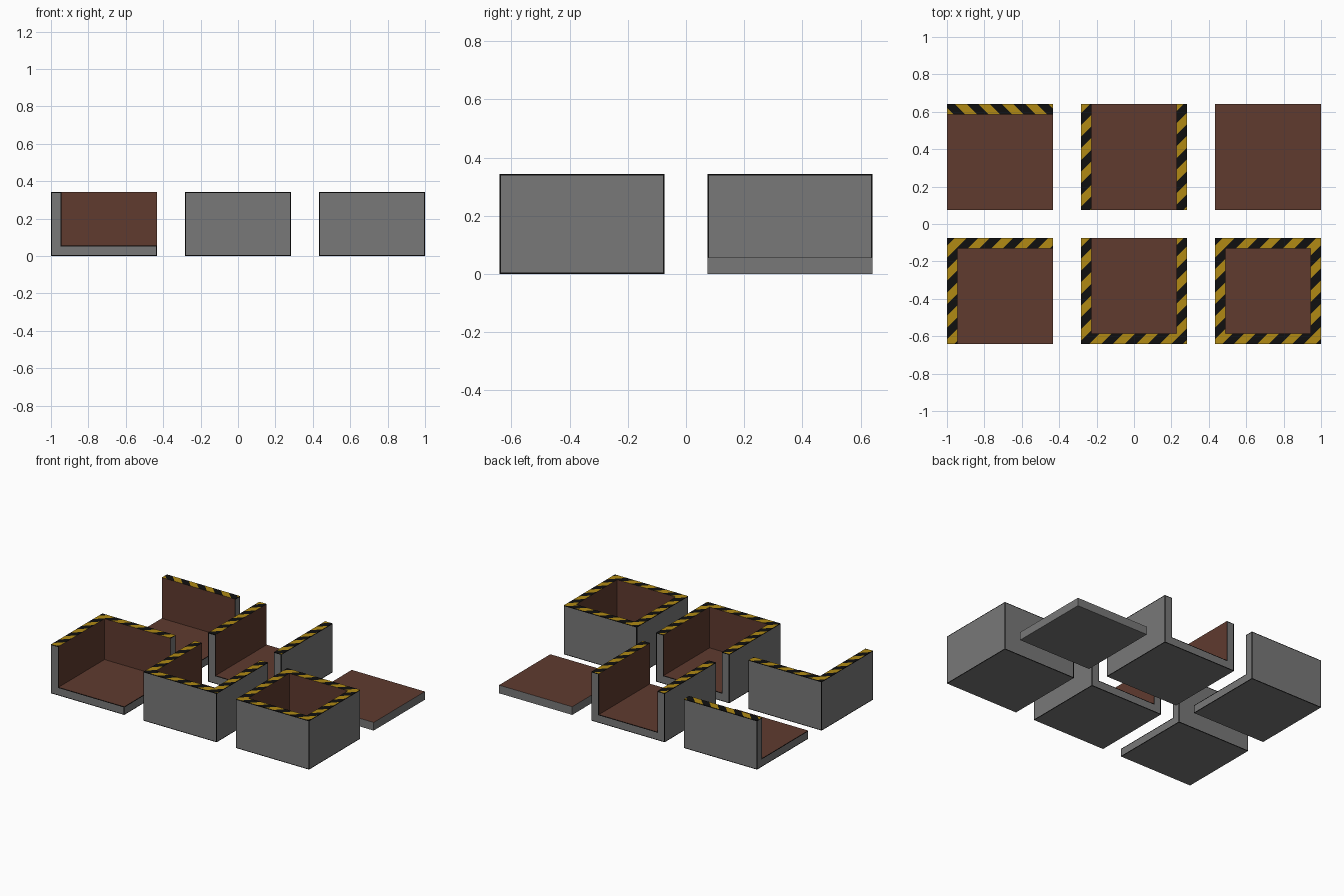
import bpy, bmesh, math
from mathutils import Vector

if "Cube" in bpy.data.objects:
    bpy.data.objects.remove(bpy.data.objects["Cube"])

SIZE, WALL, FLOOR, HIGH = 0.567, 0.057, 0.057, 0.343
HALF_PERIOD = 0.0625


def material(name, rgb):
    m = bpy.data.materials.new(name)
    m.diffuse_color = (*rgb, 1)
    m.use_nodes = True
    m.node_tree.nodes["Principled BSDF"].inputs["Base Color"].default_value = m.diffuse_color
    return m


MATS = [material("grey_concrete", (0.19, 0.19, 0.19)),
        material("brown_lining", (0.115, 0.043, 0.028)),
        material("hazard_yellow", (0.44, 0.255, 0.007)),
        material("hazard_black", (0.005, 0.005, 0.005))]
GREY, BROWN, YELLOW, BLACK = range(4)


def tile(name, cx, cy, walls, lean=-1, phase=0.0):
    """One tray: a 3 x 3 height field, raised along the walled sides."""
    bm = bmesh.new()
    h = SIZE / 2
    cuts = [-h, -h + WALL, h - WALL, h]
    xs, ys = [cx + c for c in cuts], [cy + c for c in cuts]

    def height(i, j):
        if not (0 <= i < 3 and 0 <= j < 3):
            return 0
        raised = ((i == 0 and "L" in walls) or (i == 2 and "R" in walls)
                  or (j == 0 and "F" in walls) or (j == 2 and "B" in walls))
        return HIGH if raised else FLOOR

    def quad(pts, mat):
        bm.faces.new([bm.verts.new(p) for p in pts]).material_index = mat

    for i in range(3):
        for j in range(3):
            top = height(i, j)
            ring = [(xs[i], ys[j]), (xs[i + 1], ys[j]),
                    (xs[i + 1], ys[j + 1]), (xs[i], ys[j + 1])]
            quad([(*p, top) for p in ring], YELLOW if top == HIGH else BROWN)
            quad([(*p, 0) for p in reversed(ring)], GREY)
            # sides: brown towards the inside of the tray, grey outside
            for k, (di, dj) in enumerate([(0, -1), (1, 0), (0, 1), (-1, 0)]):
                ni, nj = i + di, j + dj
                inside = 0 <= ni < 3 and 0 <= nj < 3
                a, b = ring[k], ring[(k + 1) % 4]
                for z0, z1 in ((0, FLOOR), (FLOOR, HIGH)):
                    if height(ni, nj) <= z0 and top >= z1:
                        quad([(*a, z0), (*b, z0), (*b, z1), (*a, z1)],
                             BROWN if inside else GREY)
    bmesh.ops.remove_doubles(bm, verts=bm.verts[:], dist=1e-5)
    bmesh.ops.recalc_face_normals(bm, faces=bm.faces[:])

    # merge each outer side into one face
    for d in ((0, -1, 0), (1, 0, 0), (0, 1, 0), (-1, 0, 0), (0, 0, -1)):
        side = [f for f in bm.faces
                if f.material_index == GREY and f.normal.dot(Vector(d)) > 0.9]
        bmesh.ops.dissolve_faces(bm, faces=side, use_verts=False)

    # thin black outline on the tall outer sides
    tall = [f for f in bm.faces if f.material_index == GREY
            and max(v.co.z for v in f.verts) > FLOOR + 0.01]
    if tall:
        rims = bmesh.ops.inset_individual(bm, faces=tall, thickness=0.005,
                                          use_even_offset=True)["faces"]
        for f in rims:
            f.material_index = BLACK
        for f in tall:
            f.material_index = GREY

    # diagonal hazard stripes cut into the wall tops
    normal = Vector((1, lean, 0)).normalized()
    start = cx - h + lean * (cy + h) + phase
    for k in range(-20, 21):
        tops = [f for f in bm.faces if f.material_index == YELLOW]
        if not tops:
            break
        geom = (tops + list({e for f in tops for e in f.edges})
                + list({v for f in tops for v in f.verts}))
        bmesh.ops.bisect_plane(bm, geom=geom, dist=1e-6, plane_no=normal,
                               plane_co=(start + k * HALF_PERIOD, 0, 0))
    for f in bm.faces:
        if f.material_index == YELLOW:
            c = f.calc_center_median()
            if math.floor((c.x + lean * c.y - start) / HALF_PERIOD) % 2 == 0:
                f.material_index = BLACK

    mesh = bpy.data.meshes.new(name)
    bm.to_mesh(mesh)
    bm.free()
    for m in MATS:
        mesh.materials.append(m)
    bpy.context.collection.objects.link(bpy.data.objects.new(name, mesh))


COL, ROW = 0.7165, 0.358
tile("one_wall_tile", -COL, ROW, "B", lean=1, phase=-0.02)
tile("channel_tile", 0, ROW, "LR", phase=0.05)
tile("floor_tile", COL, ROW, "")
tile("corner_tile", -COL, -ROW, "LB", phase=-0.02)
tile("dead_end_tile", 0, -ROW, "LRF", phase=0.05)
tile("pit_tile", COL, -ROW, "LRFB", phase=-0.02)
